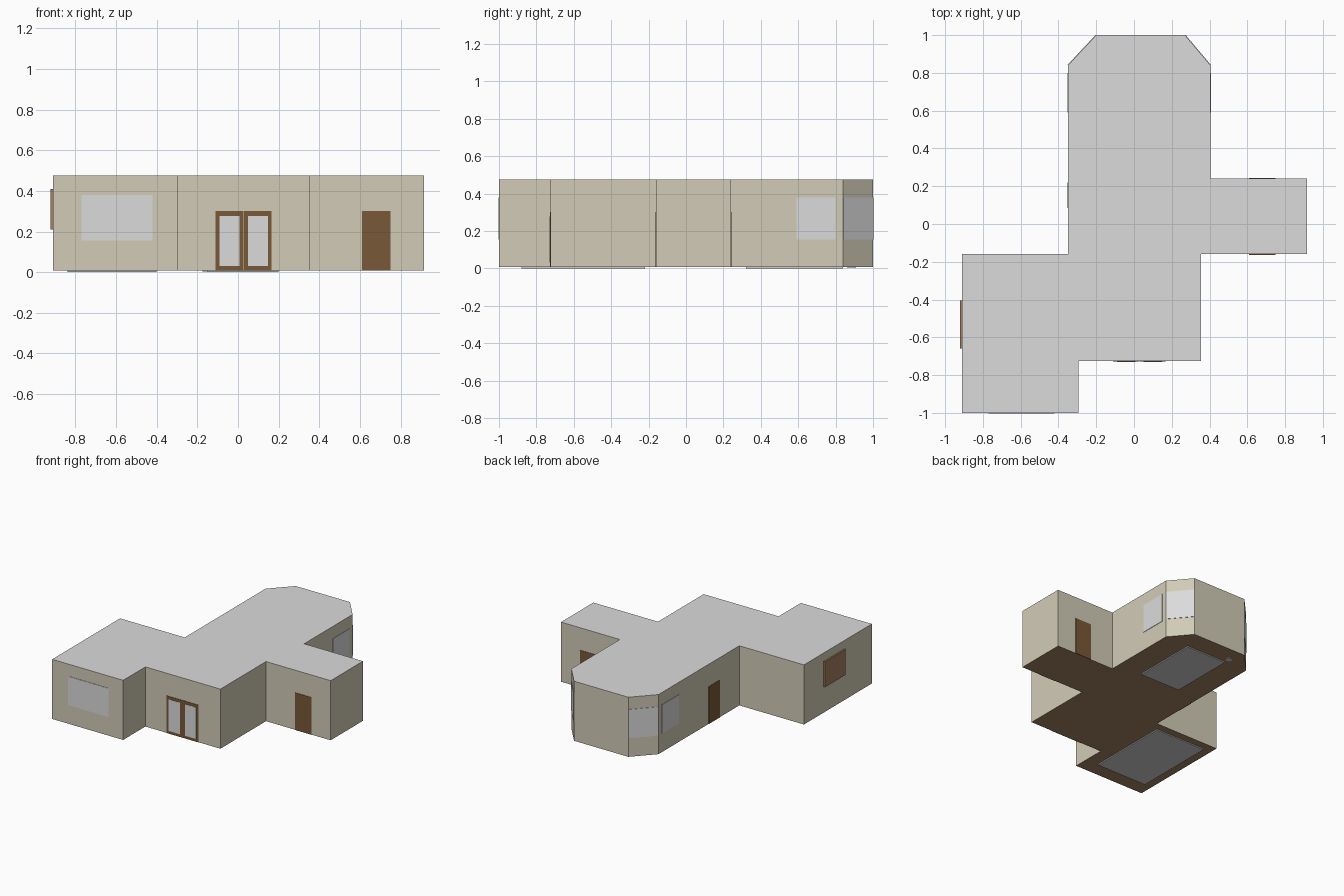
import bpy
import bmesh
from mathutils import Vector

cube = bpy.data.objects.get("Cube")
if cube:
    bpy.data.objects.remove(cube, do_unlink=True)


def material(name, r, g, b):
    m = bpy.data.materials.new(name)
    m.use_nodes = True
    m.diffuse_color = (r, g, b, 1)
    bsdf = next(n for n in m.node_tree.nodes if n.type == 'BSDF_PRINCIPLED')
    bsdf.inputs["Base Color"].default_value = (r, g, b, 1)
    return m


WALL = material("cream wall", 0.64, 0.60, 0.47)
GREY = material("pale grey", 0.71, 0.71, 0.71)
DOOR = material("dark wood", 0.19, 0.098, 0.038)
WOOD = material("light wood", 0.37, 0.215, 0.12)
BASE = material("base grey", 0.62, 0.62, 0.62)


def prism(name, outline, z0, z1, mats):
    """Extrude a counter-clockwise outline; mats = sides, top, bottom."""
    bm = bmesh.new()
    face = bm.faces.new([bm.verts.new((x, y, z0)) for x, y in outline])
    top = bmesh.ops.extrude_face_region(bm, geom=[face], use_keep_orig=True)
    verts = [g for g in top["geom"] if isinstance(g, bmesh.types.BMVert)]
    bmesh.ops.translate(bm, verts=verts, vec=(0, 0, z1 - z0))
    bmesh.ops.recalc_face_normals(bm, faces=bm.faces)
    for f in bm.faces:
        f.material_index = 1 if f.normal.z > 0.5 else 2 if f.normal.z < -0.5 else 0
    mesh = bpy.data.meshes.new(name)
    bm.to_mesh(mesh)
    bm.free()
    for m in mats:
        mesh.materials.append(m)
    obj = bpy.data.objects.new(name, mesh)
    bpy.context.collection.objects.link(obj)
    return obj


def panel(name, p, q, z0, z1, mat, depth=0.003):
    """Thin plate on a wall from p to q, with the outside on the right hand."""
    p, q = Vector(p), Vector(q)
    d = (q - p).normalized()
    out = Vector((d.y, -d.x)) * depth
    prism(name, [p + out, q + out, q - out, p - out], z0, z1, [mat] * 3)


def rect(x0, x1, y0, y1):
    return [(x0, y0), (x1, y0), (x1, y1), (x0, y1)]


# House body: walls, flat roof and floor
plan = [(-0.91, -1), (-0.295, -1), (-0.295, -0.725), (0.355, -0.725),
        (0.355, -0.16), (0.915, -0.16), (0.915, 0.24), (0.405, 0.24),
        (0.405, 0.84), (0.27, 1), (-0.20, 1), (-0.35, 0.84),
        (-0.35, -0.16), (-0.91, -0.16)]
FLOOR, ROOF = 0.008, 0.475
prism("house_body", plan, FLOOR, ROOF, [WALL, GREY, WOOD])

# Windows: front, both sides of the bay, and the bay corners
SILL, HEAD = 0.155, 0.38
panel("front_window", (-0.77, -1), (-0.42, -1), SILL, HEAD, GREY)
panel("left_bay_window", (0.405, 0.59), (0.405, 0.80), SILL, HEAD, GREY)
panel("left_corner_window", plan[8], plan[9], SILL, HEAD, GREY)
panel("right_corner_window", plan[10], plan[11], SILL, HEAD, GREY)
panel("right_bay_window", (-0.35, 0.80), (-0.35, 0.59), SILL, HEAD, GREY)

# Single doors
LINTEL = 0.30
panel("front_wing_door", (0.61, -0.16), (0.75, -0.16), FLOOR, LINTEL, DOOR)
panel("back_wing_door", (0.75, 0.24), (0.61, 0.24), FLOOR, LINTEL, DOOR)
panel("right_side_door", (-0.35, 0.22), (-0.35, 0.085), FLOOR, LINTEL, DOOR)

# Glazed double front door
for side, x0, g0 in (("right", -0.11, -0.09), ("left", 0.029, 0.05)):
    panel(side + "_front_door", (x0, -0.725), (x0 + 0.137, -0.725),
          FLOOR, LINTEL, DOOR)
    panel(side + "_door_glass", (g0, -0.725), (g0 + 0.098, -0.725),
          0.03, 0.277, GREY, 0.0045)

# Wooden shutter on the right wall
panel("side_shutter", (-0.91, -0.405), (-0.91, -0.66), 0.21, 0.41, WOOD, 0.012)

# Thin plates under the floor
prism("front_base_plate", rect(-0.84, -0.40, -0.88, -0.22), 0, FLOOR, [BASE] * 3)
prism("back_base_plate", rect(-0.15, 0.20, 0.32, 0.84), 0, FLOOR, [BASE] * 3)
bpy.ops.mesh.primitive_cylinder_add(vertices=16, radius=0.024, depth=0.006,
                                    location=(-0.15, 0.885, 0.007))
disc = bpy.context.object
disc.name = "base_disc"
disc.data.materials.append(BASE)
